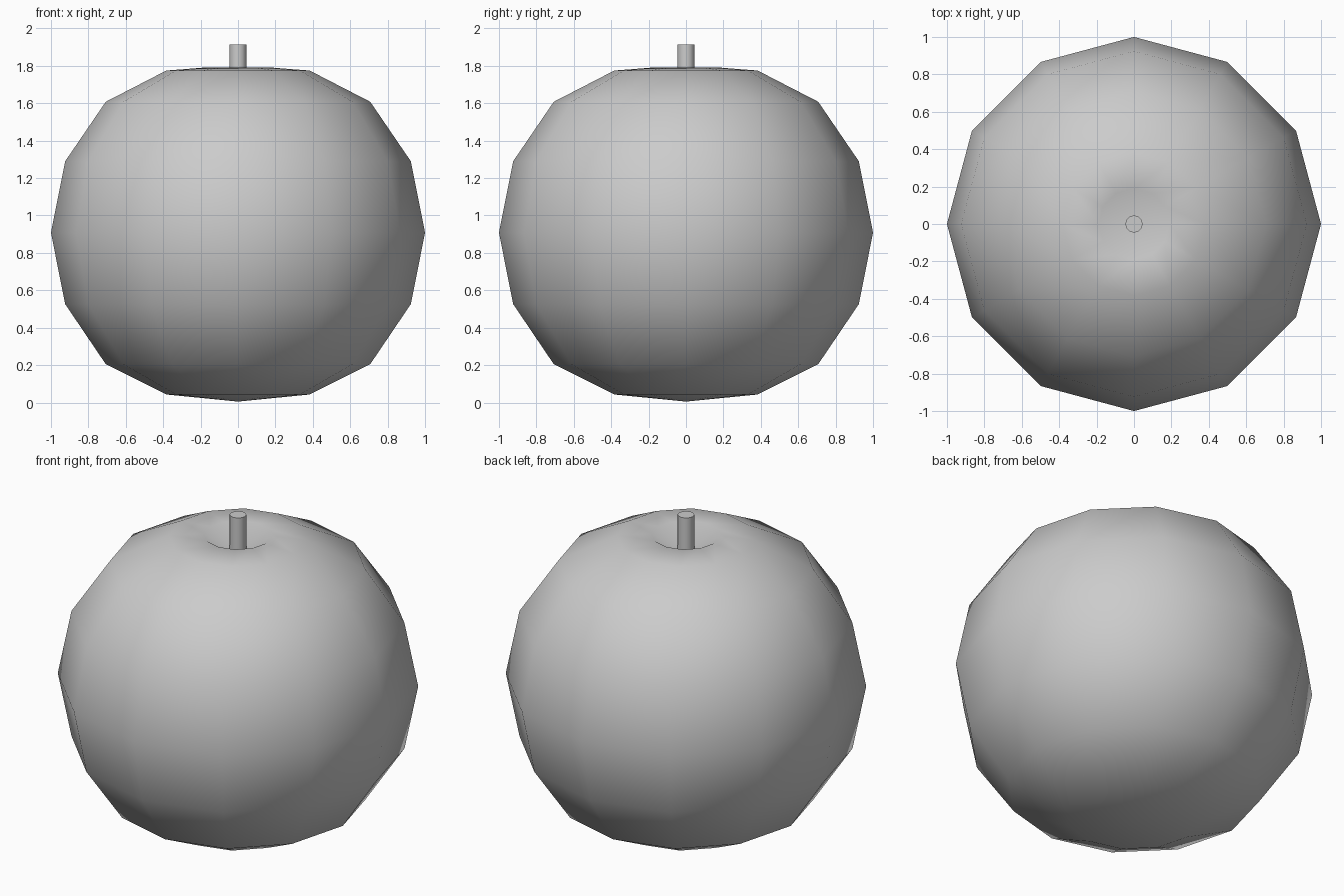
import bpy, bmesh
from math import cos, sin, tau

if "Cube" in bpy.data.objects:
    bpy.data.objects.remove(bpy.data.objects["Cube"])

SIDES = 12


def lathe(name, profile, sides):
    """Revolve (radius, z) points around z; radius 0 becomes a pole."""
    bm = bmesh.new()
    rings = []
    for r, z in profile:
        n = sides if r > 0 else 1
        rings.append([bm.verts.new((r * cos(tau * i / sides), r * sin(tau * i / sides), z))
                      for i in range(n)])
    for a, b in zip(rings, rings[1:]):
        for i in range(sides):
            j = (i + 1) % sides
            if len(a) == 1:
                bm.faces.new((a[0], b[j], b[i]))
            elif len(b) == 1:
                bm.faces.new((a[i], a[j], b[0]))
            else:
                bm.faces.new((a[i], a[j], b[j], b[i]))
    bmesh.ops.recalc_face_normals(bm, faces=bm.faces)
    mesh = bpy.data.meshes.new(name)
    bm.to_mesh(mesh)
    bm.free()
    obj = bpy.data.objects.new(name, mesh)
    bpy.context.collection.objects.link(obj)
    return obj


# Round fruit body with a small dimple at the top
body = lathe("fruit_body", [
    (0, 0.005), (0.383, 0.043), (0.707, 0.205), (0.924, 0.526), (1.0, 0.908),
    (0.924, 1.29), (0.707, 1.608), (0.383, 1.775), (0.19, 1.79), (0, 1.68)], SIDES)
body.data.shade_smooth()

# Short stem rising out of the dimple
bpy.ops.mesh.primitive_cylinder_add(vertices=12, radius=0.046, depth=0.25,
                                    location=(0, 0, 1.79))
stem = bpy.context.object
stem.name = "stem"
bpy.ops.object.shade_smooth_by_angle(angle=0.6)
